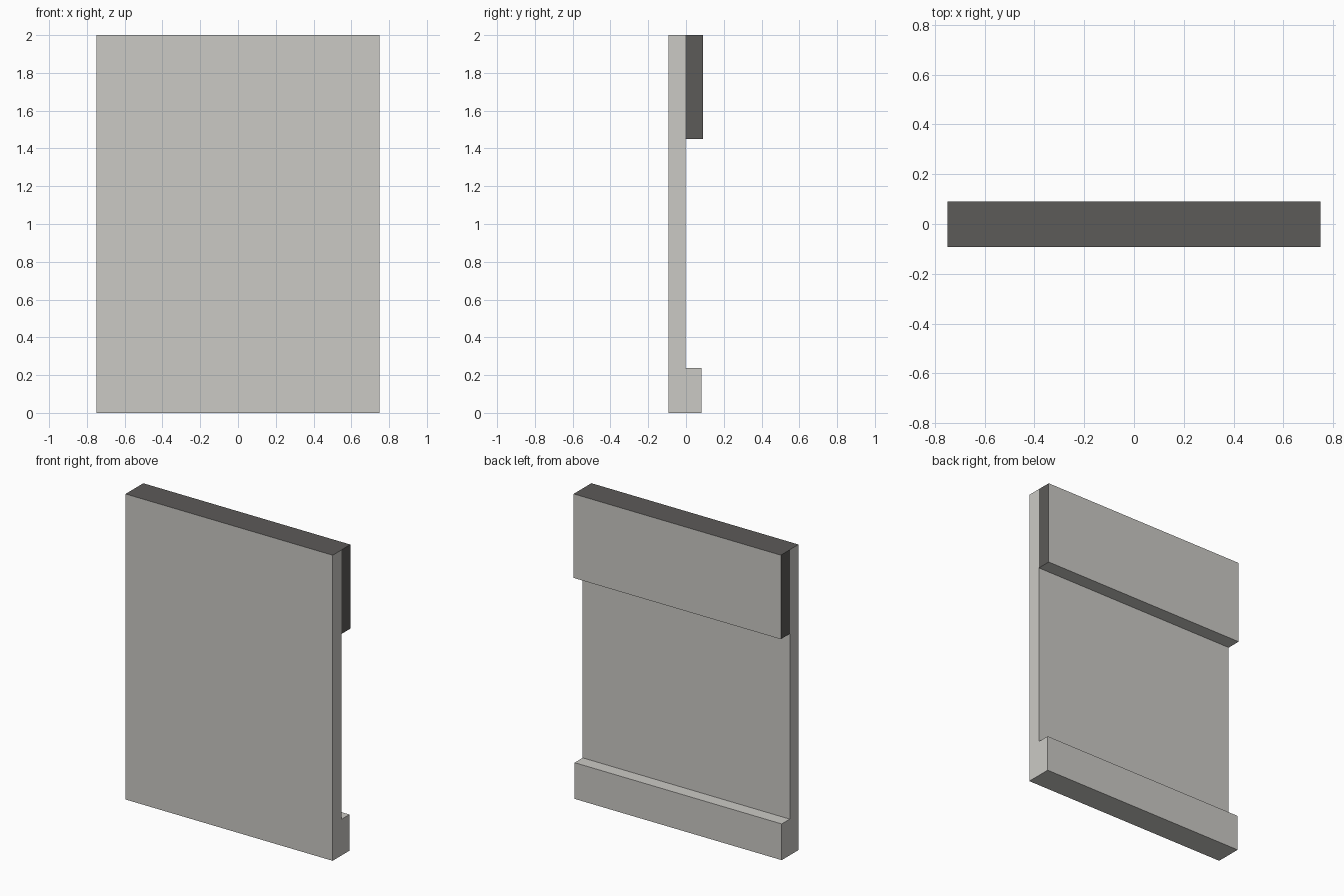
import bpy
import bmesh

if "Cube" in bpy.data.objects:
    bpy.data.objects.remove(bpy.data.objects["Cube"])

W = 0.75  # half width


def material(name, rgb):
    m = bpy.data.materials.new(name)
    m.diffuse_color = (*rgb, 1.0)
    m.use_nodes = True
    m.node_tree.nodes["Principled BSDF"].inputs["Base Color"].default_value = m.diffuse_color
    return m


light = material("light_grey", (0.60, 0.59, 0.56))
dark = material("dark_grey", (0.107, 0.103, 0.098))


def extrude_profile(name, profile, is_dark):
    """Extrude a (y, z) side profile along x; is_dark picks the dark faces."""
    bm = bmesh.new()
    face = bm.faces.new([bm.verts.new((-W, y, z)) for y, z in profile])
    ext = bmesh.ops.extrude_face_region(bm, geom=[face], use_keep_orig=True)
    verts = [v for v in ext["geom"] if isinstance(v, bmesh.types.BMVert)]
    bmesh.ops.translate(bm, verts=verts, vec=(2 * W, 0, 0))
    bmesh.ops.recalc_face_normals(bm, faces=bm.faces)
    bm.normal_update()
    for f in bm.faces:
        f.material_index = int(is_dark(f.normal, f.calc_center_median()))
    mesh = bpy.data.meshes.new(name)
    bm.to_mesh(mesh)
    bm.free()
    mesh.materials.append(light)
    mesh.materials.append(dark)
    obj = bpy.data.objects.new(name, mesh)
    bpy.context.collection.objects.link(obj)
    return obj


# Wall slab with the plinth along its foot, dark on the top edge
extrude_profile(
    "wall_panel",
    [(-0.092, 0), (0.081, 0), (0.081, 0.237), (-0.002, 0.237), (-0.002, 2), (-0.092, 2)],
    lambda n, c: n.z > 0.9 and c.z > 1.9,
)

# Thick band along the top of the back, dark on top and on both ends
extrude_profile(
    "upper_band",
    [(-0.002, 1.45), (0.091, 1.45), (0.091, 2), (-0.002, 2)],
    lambda n, c: n.z > 0.9 or abs(n.x) > 0.9,
)
